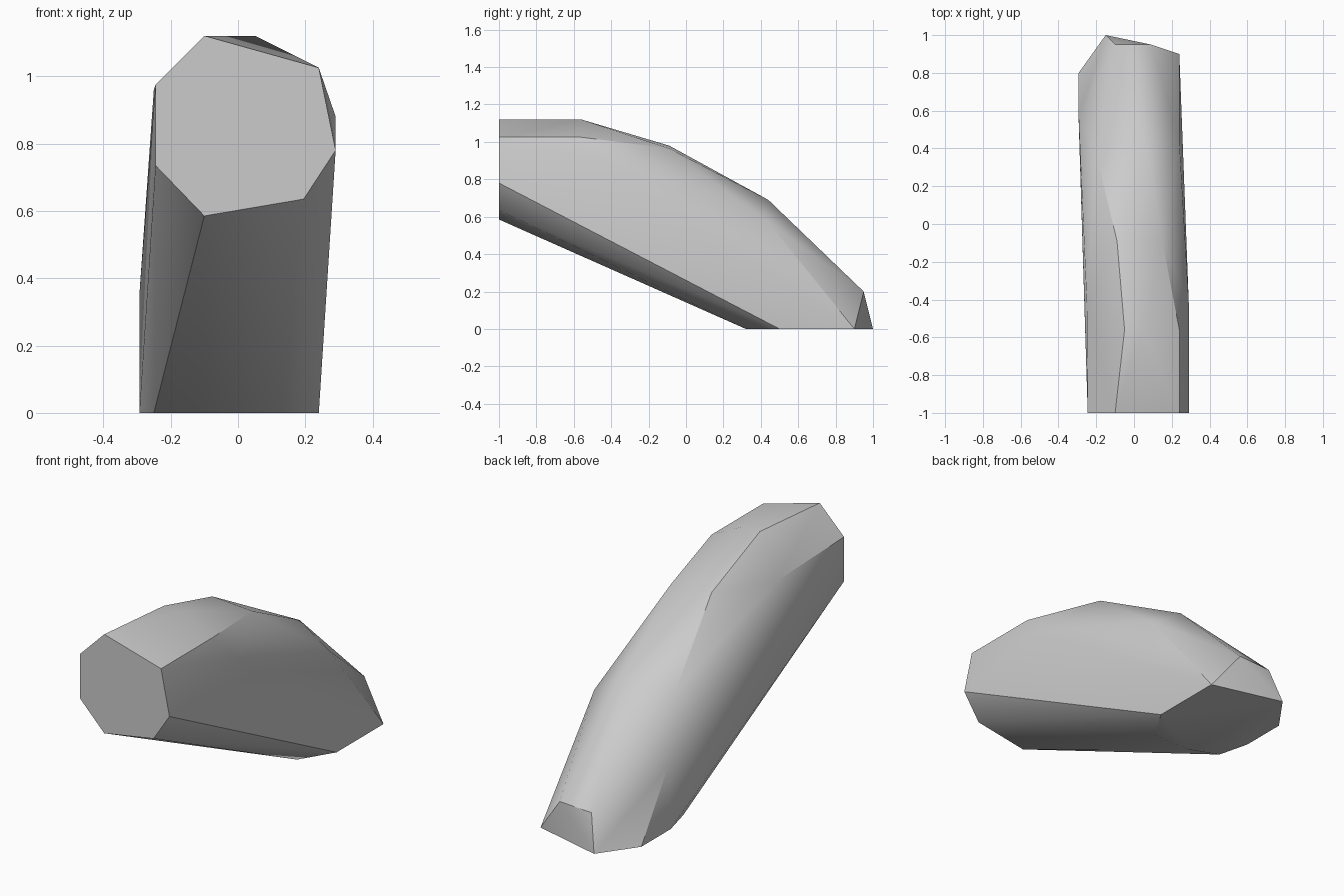
import bpy
import bmesh
import math
from mathutils import Vector

default_cube = bpy.data.objects.get("Cube")
if default_cube:
    bpy.data.objects.remove(default_cube, do_unlink=True)


def make_material(name, color):
    material = bpy.data.materials.new(name)
    material.use_nodes = True
    material.diffuse_color = color
    shader = material.node_tree.nodes["Principled BSDF"]
    shader.inputs["Base Color"].default_value = color
    return material


def section_points(depth, outline):
    """Place an (x, z) outline on an upright plane."""
    return [Vector((x, depth, z)) for x, z in outline]


def floor_points(outline):
    """Place an (x, y) outline on the ground."""
    return [Vector((x, y, 0)) for x, y in outline]


def build_faceted_body(name, points, material, sharp_angle):
    """Wrap the corner points in a faceted skin and smooth the soft edges."""
    mesh = bpy.data.meshes.new(name)
    bm = bmesh.new()
    for point in points:
        bm.verts.new(point)
    bmesh.ops.convex_hull(bm, input=bm.verts[:])
    loose = [vert for vert in bm.verts if not vert.link_faces]
    bmesh.ops.delete(bm, geom=loose, context="VERTS")
    # merge the triangles of each flat facet into one polygon
    bmesh.ops.dissolve_limit(
        bm, angle_limit=math.radians(1), verts=bm.verts[:], edges=bm.edges[:]
    )
    bmesh.ops.recalc_face_normals(bm, faces=bm.faces[:])
    bm.to_mesh(mesh)
    bm.free()
    mesh.materials.append(material)

    body = bpy.data.objects.new(name, mesh)
    bpy.context.collection.objects.link(body)
    bpy.ops.object.select_all(action="DESELECT")
    body.select_set(True)
    bpy.context.view_layer.objects.active = body
    bpy.ops.object.shade_smooth_by_angle(angle=sharp_angle)
    return body


stone_grey = make_material("stone grey", (0.6, 0.6, 0.6, 1))

# flat seven-sided front end
front_end = section_points(-1, [
    (-0.1, 1.12), (0.24, 1.025), (0.29, 0.78), (0.195, 0.635),
    (-0.1, 0.585), (-0.245, 0.735), (-0.245, 0.975),
])

# crown, where the top starts to slope down
crown = section_points(-0.56, [(-0.05, 1.12), (0.05, 1.12), (0.24, 1.025)])
crown += section_points(-0.42, [(-0.25, 0.96), (0.29, 0.88)])

# sloping back
shoulder = section_points(-0.09, [(-0.09, 0.98), (0.15, 0.965)])
haunch = section_points(0.44, [(0.06, 0.69), (0.24, 0.57)])
haunch += section_points(0.37, [(-0.2, 0.66)])
haunch += section_points(0.57, [(-0.293, 0.35)])

# blunt tip
tip = section_points(0.95, [(0.09, 0.2), (-0.1, 0.19)])

# flat footprint on the ground
footprint = floor_points([
    (0.24, 0.9), (-0.15, 1), (-0.293, 0.8), (-0.293, 0.55),
    (-0.25, 0.38), (-0.1, 0.32), (0.13, 0.32), (0.24, 0.5),
])

build_faceted_body(
    "rock_body",
    front_end + crown + shoulder + haunch + tip + footprint,
    stone_grey,
    math.radians(30),
)
